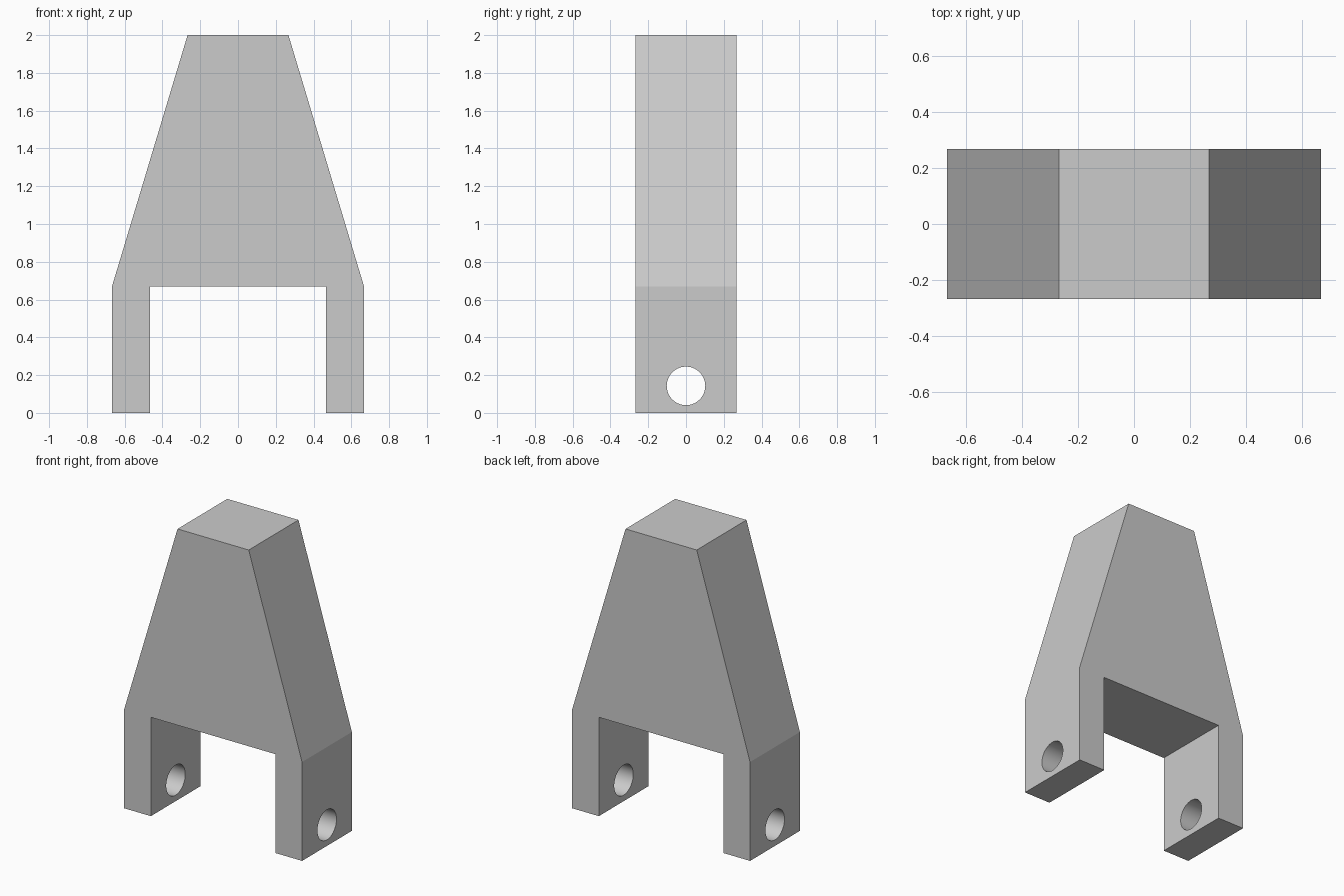
import bpy, bmesh, math

cube = bpy.data.objects.get("Cube")
if cube:
    bpy.data.objects.remove(cube, do_unlink=True)

DEPTH = 0.533

grey = bpy.data.materials.new("plain grey")
grey.use_nodes = True
colour = (0.6, 0.6, 0.6, 1)
grey.diffuse_color = colour
grey.node_tree.nodes["Principled BSDF"].inputs["Base Color"].default_value = colour

# Clevis body: half profile (x, z), mirrored and extruded in depth
half = [(0.267, 2.0), (0.667, 0.67), (0.667, 0.0), (0.467, 0.0), (0.467, 0.67)]
profile = half + [(-x, z) for x, z in reversed(half)]
bm = bmesh.new()
face = bm.faces.new([bm.verts.new((x, -DEPTH / 2, z)) for x, z in profile])
extruded = bmesh.ops.extrude_face_region(bm, geom=[face])["geom"]
bmesh.ops.translate(bm, vec=(0, DEPTH, 0),
                    verts=[v for v in extruded if isinstance(v, bmesh.types.BMVert)])
bmesh.ops.recalc_face_normals(bm, faces=bm.faces)
mesh = bpy.data.meshes.new("clevis_body")
bm.to_mesh(mesh)
bm.free()
mesh.materials.append(grey)
body = bpy.data.objects.new("clevis_body", mesh)
bpy.context.collection.objects.link(body)

# Pin hole through both legs
bpy.ops.mesh.primitive_cylinder_add(vertices=64, radius=0.102, depth=2,
                                    location=(0, 0, 0.143),
                                    rotation=(0, math.pi / 2, 0))
cutter = bpy.context.object
cutter.name = "pin_hole_cutter"
cutter.data.materials.append(grey)
cutter.hide_render = True
cutter.display_type = 'WIRE'
hole = body.modifiers.new("pin_hole", 'BOOLEAN')
hole.operation = 'DIFFERENCE'
hole.solver = 'EXACT'
hole.object = cutter

# Bake the hole, then smooth only its wall
bpy.ops.object.select_all(action='DESELECT')
body.select_set(True)
bpy.context.view_layer.objects.active = body
bpy.ops.object.modifier_apply(modifier=hole.name)
bpy.data.objects.remove(cutter, do_unlink=True)
# Angle below the shallow bend between slope and leg
bpy.ops.object.shade_smooth_by_angle(angle=math.radians(12))
